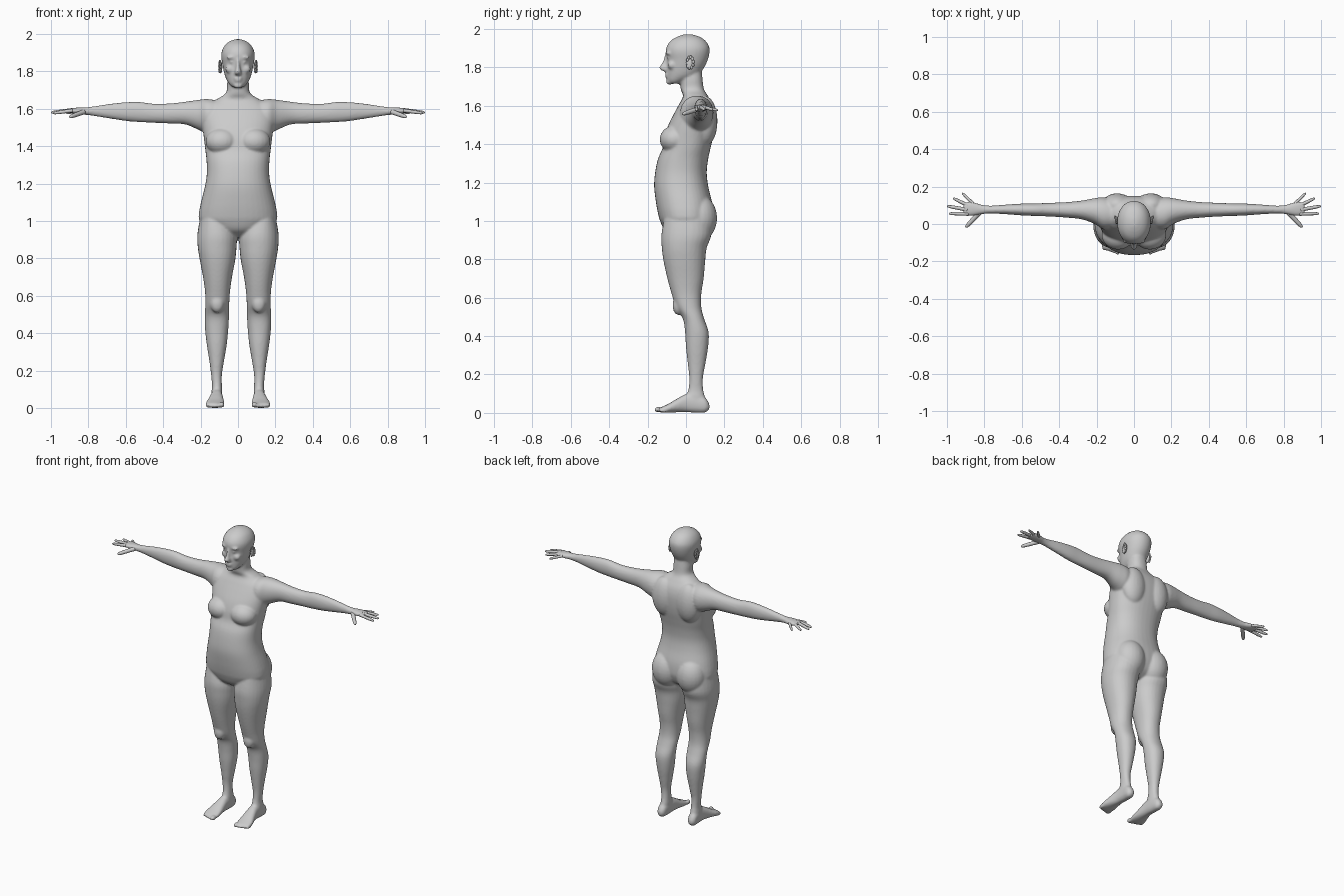
import bpy, bmesh, math
from mathutils import Vector, Matrix

SIDES = (1, -1)


def smooth_rows(rows, sub=4):
    """Catmull-Rom interpolation of cross-section rows."""
    pts = [Vector(r) for r in rows]
    pts = [pts[0]] + pts + [pts[-1]]
    out = []
    for i in range(1, len(pts) - 2):
        a, b, c, d = pts[i - 1:i + 3]
        for k in range(sub):
            t = k / sub
            out.append(0.5 * (2 * b + (c - a) * t + (2 * a - 5 * b + 4 * c - d) * t * t
                              + (3 * b - a - 3 * c + d) * t ** 3))
    return out + [pts[-1]]


def loft(bm, rows, place, n=2.2, seg=28):
    """Closed tube; each row is (t, u0, u1, v0, v1), placed by place(t, u, v)."""
    rings = []
    for t, u0, u1, v0, v1 in smooth_rows(rows):
        ring = []
        for i in range(seg):
            a = 2 * math.pi * i / seg
            c, s = math.cos(a), math.sin(a)
            u = (u0 + u1) / 2 + (u1 - u0) / 2 * math.copysign(abs(c) ** (2 / n), c)
            v = (v0 + v1) / 2 + (v1 - v0) / 2 * math.copysign(abs(s) ** (2 / n), s)
            ring.append(bm.verts.new(place(t, u, v)))
        rings.append(ring)
    for a, b in zip(rings, rings[1:]):
        for i in range(seg):
            j = (i + 1) % seg
            bm.faces.new((a[i], a[j], b[j], b[i]))
    bm.faces.new(rings[0][::-1])
    bm.faces.new(rings[-1])


def blob(bm, loc, radii, tilt=0):
    m = Matrix.Translation(loc) @ Matrix.Rotation(tilt, 4, 'X') @ Matrix.Diagonal((*radii, 1))
    bmesh.ops.create_uvsphere(bm, u_segments=24, v_segments=16, radius=1, matrix=m)


def finish(bm, name):
    bmesh.ops.recalc_face_normals(bm, faces=bm.faces)
    for f in bm.faces:
        f.smooth = True
    me = bpy.data.meshes.new(name)
    bm.to_mesh(me)
    bm.free()
    ob = bpy.data.objects.new(name, me)
    bpy.context.collection.objects.link(ob)
    return ob


def sym(rows):
    return [(z, -w, w, f, b) for z, w, f, b in rows]


upright = lambda t, u, v: (u, v, t)
bm = bmesh.new()

# torso and neck: z, half width, front y, back y
loft(bm, sym([
    (.915, .05, -.06, .06), (.95, .14, -.11, .11), (1.0, .203, -.135, .135),
    (1.04, .209, -.146, .14), (1.1, .198, -.157, .135), (1.18, .178, -.166, .116),
    (1.25, .167, -.161, .108), (1.32, .168, -.147, .115), (1.38, .175, -.122, .128),
    (1.44, .182, -.112, .142), (1.5, .19, -.092, .15), (1.56, .195, -.062, .15),
    (1.61, .175, -.035, .138), (1.65, .115, -.015, .115), (1.685, .064, -.027, .094),
    (1.74, .058, -.03, .086), (1.8, .05, -.02, .08)]), upright, 2.3, 40)

# head and nose
loft(bm, sym([
    (1.715, .028, -.085, -.03), (1.73, .045, -.097, .0), (1.76, .064, -.1, .065),
    (1.8, .076, -.1, .095), (1.84, .084, -.1, .114), (1.88, .09, -.106, .123),
    (1.91, .086, -.1, .12), (1.94, .07, -.078, .1), (1.96, .046, -.045, .07),
    (1.972, .015, -.01, .03)]), upright, 2.1, 36)
loft(bm, sym([
    (1.87, .009, -.108, -.08), (1.825, .011, -.124, -.08), (1.797, .018, -.141, -.08),
    (1.782, .017, -.126, -.08)]), upright, 2, 16)

# lips and chin
blob(bm, (0, -.098, 1.763), (.024, .013, .007))
blob(bm, (0, -.096, 1.750), (.021, .013, .007))
blob(bm, (0, -.086, 1.724), (.024, .018, .015))

leg = [
    (1.03, .05, .2, -.11, .12), (.93, .008, .217, -.128, .132), (.86, .008, .215, -.126, .108),
    (.79, .015, .204, -.117, .1), (.7, .032, .187, -.097, .092), (.62, .043, .176, -.075, .08),
    (.55, .047, .175, -.052, .08), (.49, .048, .177, -.016, .095), (.42, .052, .176, -.005, .118),
    (.34, .06, .167, .0, .115), (.25, .075, .153, .01, .1), (.18, .086, .144, .017, .088),
    (.12, .086, .139, .012, .09), (.08, .084, .142, -.005, .1), (.03, .09, .14, -.02, .11)]
foot = [
    (.122, .102, .128, .02, .045), (.1, .087, .143, .002, .08), (.05, .083, .144, .001, .1),
    (0, .081, .147, .004, .098), (-.05, .076, .16, .003, .072), (-.09, .072, .172, .001, .048),
    (-.122, .074, .172, .001, .033), (-.138, .08, .163, .006, .026)]
arm = [
    (.09, 1.5, 1.64, -.02, .12), (.16, 1.47, 1.652, -.03, .142), (.21, 1.487, 1.648, .0, .138),
    (.28, 1.516, 1.638, .025, .125), (.36, 1.521, 1.629, .034, .117),
    (.45, 1.525, 1.627, .04, .113), (.53, 1.529, 1.637, .043, .11),
    (.6, 1.535, 1.635, .046, .109), (.68, 1.547, 1.627, .052, .104),
    (.76, 1.56, 1.615, .056, .098), (.81, 1.567, 1.608, .053, .102),
    (.85, 1.571, 1.607, .045, .115), (.885, 1.576, 1.604, .043, .12),
    (.912, 1.582, 1.598, .052, .114)]

for s in SIDES:
    # limbs
    loft(bm, leg, lambda t, u, v: (s * u, v, t), 2.15)
    loft(bm, foot, lambda t, u, v: (s * u, t, v), 2.3)
    loft(bm, arm, lambda t, u, v: (s * t, v, u), 2.1)
    # toes
    for i in range(5):
        r = .015 if i == 0 else .0105 - .0005 * i
        blob(bm, (s * (.087 + .019 * i), -.142 + .006 * i, r + .002), (r, .024, r))
    # chest, shoulder blades, buttocks, kneecaps
    blob(bm, (s * .085, -.058, 1.425), (.088, .079, .072))
    blob(bm, (s * .09, .1, 1.52), (.085, .064, .13))
    blob(bm, (s * .092, .07, 1.015), (.098, .092, .12))
    blob(bm, (s * .111, -.04, .56), (.037, .03, .05))
    # brows, eyes, cheeks
    blob(bm, (s * .032, -.09, 1.874), (.03, .016, .01))
    blob(bm, (s * .031, -.087, 1.85), (.015, .012, .009))
    blob(bm, (s * .042, -.072, 1.812), (.026, .024, .024))

body = finish(bm, "body")
rm = body.modifiers.new("merge", 'REMESH')
rm.mode = 'VOXEL'
rm.voxel_size = .007
rm.use_smooth_shade = True
sm = body.modifiers.new("soften", 'SMOOTH')
sm.factor = .5
sm.iterations = 5

# fingers: base, tip, radius (thumb first)
digits = [
    ((.825, .062, 1.583), (.9, -.018, 1.556), .0125),
    ((.885, .054, 1.591), (.99, .056, 1.576), .0095),
    ((.89, .076, 1.593), (1.0, .096, 1.58), .0098),
    ((.885, .098, 1.592), (.967, .138, 1.58), .0092),
    ((.86, .108, 1.589), (.918, .166, 1.576), .0082)]
for s, label in zip(SIDES, ("left", "right")):
    bm = bmesh.new()
    for base, tip, r in digits:
        a, b = Vector(base), Vector(tip)
        d = b - a
        side = d.cross(Vector((0, 0, 1))).normalized()
        up = side.cross(d).normalized()

        def place(t, u, v):
            p = a + d * t + side * u + up * v
            return (s * p.x, p.y, p.z)
        prof = [(0, 1.1), (.3, 1), (.5, .98), (.8, .85), (.95, .6), (1, .15)]
        loft(bm, [(t, -r * k, r * k, -r * k, r * k) for t, k in prof], place, 2, 12)
    finish(bm, label + "_fingers")

    # ear: flat shell with raised rim
    bm = bmesh.new()
    blob(bm, (s * .092, .022, 1.822), (.008, .018, .033), -.2)
    for i in range(9):
        a = math.radians(-60 + 35 * i)
        blob(bm, (s * (.097 + .004 * math.cos(a)), .022 + .016 * math.cos(a),
                  1.824 + .029 * math.sin(a)), (.005, .007, .009))
    finish(bm, label + "_ear")
